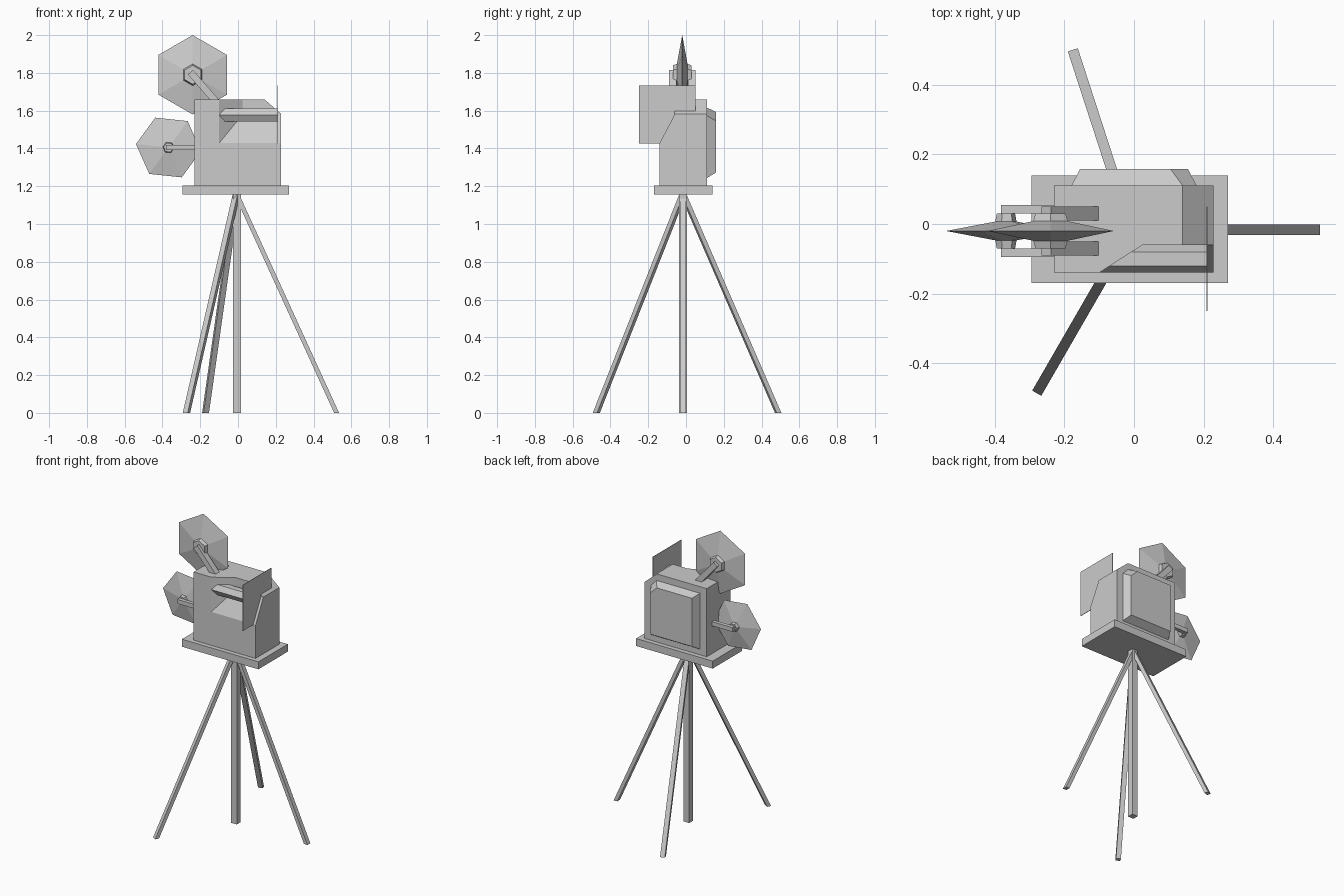
import bpy, bmesh, math
from mathutils import Vector

if "Cube" in bpy.data.objects:
    bpy.data.objects.remove(bpy.data.objects["Cube"], do_unlink=True)

grey = bpy.data.materials.new("plain_grey")
grey.use_nodes = True
grey.diffuse_color = (0.6, 0.6, 0.6, 1)
grey.node_tree.nodes["Principled BSDF"].inputs["Base Color"].default_value = (0.6, 0.6, 0.6, 1)

MID = -0.02  # plane on which the reels turn


def loft(name, rings):
    """Closed solid through rings of equal point counts."""
    bm = bmesh.new()
    loops = [[bm.verts.new(p) for p in ring] for ring in rings]
    for a, b in zip(loops, loops[1:]):
        for i in range(len(a)):
            j = (i + 1) % len(a)
            bm.faces.new((a[i], a[j], b[j], b[i]))
    bm.faces.new(loops[0])
    bm.faces.new(loops[-1])
    bmesh.ops.recalc_face_normals(bm, faces=bm.faces)
    mesh = bpy.data.meshes.new(name)
    bm.to_mesh(mesh)
    bm.free()
    mesh.materials.append(grey)
    obj = bpy.data.objects.new(name, mesh)
    bpy.context.collection.objects.link(obj)
    return obj


def slab(name, outline, y0, y1):
    """Extrude an x-z outline along y."""
    return loft(name, [[(x, y, z) for x, z in outline] for y in (y0, y1)])


def rect(x0, x1, z0, z1):
    return [(x0, z0), (x1, z0), (x1, z1), (x0, z1)]


def hexagon(x, z, r, turn):
    angles = [math.radians(turn + 60 * k) for k in range(6)]
    return [(x + r * math.cos(a), z + r * math.sin(a)) for a in angles]


def clipped(x0, x1, z0, z1, dx, dz):
    """Rectangle with its upper left-hand corner (+x) cut off."""
    return [(x0, z0), (x1, z0), (x1, z1 - dz), (x1 - dx, z1), (x0, z1)]


# Base plate and body
slab("base_plate", rect(-0.295, 0.27, 1.155, 1.205), -0.17, 0.14)
body = slab("body", clipped(-0.23, 0.228, 1.205, 1.66, 0.088, 0.077), -0.14, 0.11)

# Lens recess: block trimmed by the sloping floor and the slanted end wall
cutter = slab("recess_cutter", rect(-0.3, 0.4, 1.2, 1.8), -0.3, -0.06)
bm = bmesh.new()
bm.from_mesh(cutter.data)
corner = Vector((-0.10, -0.14, 1.428))
for normal in (Vector((0, 0.152, -0.08)), Vector((-0.08, 0.125, 0))):
    cut = bmesh.ops.bisect_plane(bm, geom=bm.verts[:] + bm.edges[:] + bm.faces[:],
                                 plane_co=corner, plane_no=normal if normal.x else -Vector((0, -0.152, 0.08)),
                                 clear_outer=True)
    rim = [e for e in cut["geom_cut"] if isinstance(e, bmesh.types.BMEdge)]
    bmesh.ops.holes_fill(bm, edges=rim)
bmesh.ops.recalc_face_normals(bm, faces=bm.faces)
bm.to_mesh(cutter.data)
bm.free()
cutter.hide_render = True
recess = body.modifiers.new("recess", "BOOLEAN")
recess.operation = "DIFFERENCE"
recess.solver = "EXACT"
recess.object = cutter
bpy.context.view_layer.objects.active = body
bpy.ops.object.modifier_apply(modifier="recess")
bpy.data.objects.remove(cutter, do_unlink=True)

# Lens barrel and the thin shade in front of it
barrel = hexagon(-0.10, 1.577, 0.04, 0)
loft("lens_barrel", [[(x, y, z) for y, z in barrel] for x in (-0.10, 0.208)])
loft("lens_shade", [[(x, y, z) for y, z in rect(-0.25, 0.05, 1.425, 1.732)]
                    for x in (0.208, 0.211)])

# Back door with bevelled sides
outer = clipped(-0.18, 0.18, 1.243, 1.616, 0.04, 0.042)
inner = clipped(-0.155, 0.155, 1.272, 1.594, 0.05, 0.048)
loft("back_door", [[(x, 0.10, z) for x, z in outer], [(x, 0.11, z) for x, z in outer],
                   [(x, 0.158, z) for x, z in inner]])


# Reels: double cones, each with a hub and an arm on both sides
def reel(name, x, z, r, turn, depth, hub_r, arm_end, arm_w, arm_y):
    loft(name + "_reel", [[(px, MID + o, pz) for px, pz in hexagon(x, z, s, turn)]
                          for o, s in ((-depth, 0.004), (0, r), (depth, 0.004))])
    start, end = Vector((x, z)), Vector(arm_end)
    along = (end - start).normalized()
    side = Vector((-along.y, along.x)) * arm_w
    start = start - along * arm_w
    strip = [start - side, end - side, end + side, start + side]
    for label, s in (("back", 1), ("front", -1)):
        loft(f"{name}_{label}_hub", [[(px, MID + s * o, pz) for px, pz in hexagon(x, z, k, turn)]
                                     for o, k in ((0.015, hub_r), (0.05, hub_r * 0.8))])
        slab(f"{name}_{label}_arm", strip, MID + s * arm_y[0], MID + s * arm_y[1])


reel("upper", -0.24, 1.79, 0.21, 30, 0.038, 0.062, (-0.10, 1.63), 0.018, (0.03, 0.07))
reel("lower", -0.368, 1.405, 0.173, 54, 0.032, 0.033, (-0.20, 1.405), 0.014, (0.05, 0.075))

# Tripod: centre post and three splayed legs
slab("centre_post", rect(-0.026, 0.016, 0, 1.16), -0.036, 0.004)
for name, angle in (("left_leg", 0), ("back_leg", 108), ("front_leg", 240)):
    a = math.radians(angle)
    out, across = Vector((math.cos(a), math.sin(a), 0)), Vector((-math.sin(a), math.cos(a), 0))
    rings = []
    for reach, z in ((0.0, 1.16), (0.53, 0.0)):
        centre = Vector((-0.008, -0.016, z)) + out * reach
        rings.append([centre + out * (0.013 * i) + across * (0.015 * j)
                      for i, j in ((-1, -1), (1, -1), (1, 1), (-1, 1))])
    loft(name, rings)
